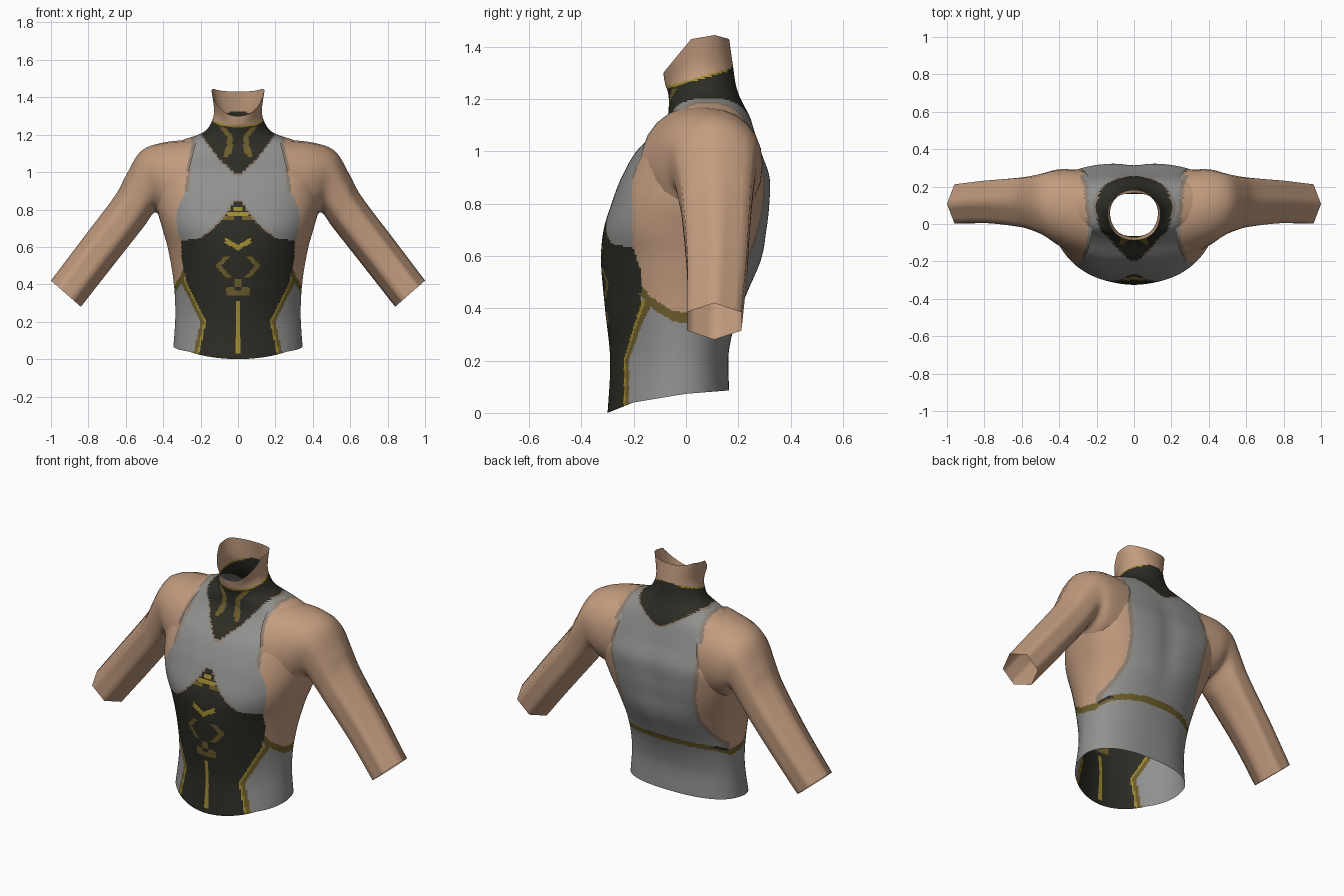
import bpy, math

if "Cube" in bpy.data.objects:
    bpy.data.objects.remove(bpy.data.objects["Cube"])

COLOURS = [("skin", (.54, .33, .21)), ("grey_fabric", (.28, .28, .275)), ("seam", (.27, .21, .165)),
           ("dark_fabric", (.026, .025, .018)), ("gold", (.36, .26, .03)), ("dull_gold", (.15, .11, .025))]
SKIN, GREY, SEAM, DARK, GOLD, DULL = range(6)
mats = []
for name, col in COLOURS:
    m = bpy.data.materials.new(name)
    m.diffuse_color = (*col, 1)
    m.use_nodes = True
    m.node_tree.nodes["Principled BSDF"].inputs["Base Color"].default_value = m.diffuse_color
    mats.append(m)


def lerp(keys, v):
    """Piecewise linear lookup in (position, value) pairs."""
    if v <= keys[0][0]:
        return keys[0][1]
    for (a, p), (b, q) in zip(keys, keys[1:]):
        if v <= b:
            return p + (q - p) * (v - a) / (b - a)
    return keys[-1][1]


def spline(rows, s):
    """Catmull-Rom through rows at fractional row index s."""
    i = min(int(s), len(rows) - 2)
    f = s - i
    p0, p1, p2, p3 = (rows[max(0, min(len(rows) - 1, i + k))] for k in (-1, 0, 1, 2))
    return [.5 * (2 * b + (c - a) * f + (2 * a - 5 * b + 4 * c - d) * f * f
                  + (3 * b - a - 3 * c + d) * f ** 3) for a, b, c, d in zip(p0, p1, p2, p3)]


# Outlines of the garment panels, as curves over height or half width
CHEST_SIDE = [(.64, .288), (.9, .285), (1.1, .262), (1.2, .25)]
BACK_SIDE = [(.42, .33), (.5, .29), (.6, .26), (.75, .265), (.9, .29), (1.1, .275), (1.2, .26)]
CHEST_LOW = [(0, .85), (.03, .825), (.06, .775), (.128, .70), (.2, .647), (.29, .635)]
BELLY_SIDE = [(0, .215), (.2, .17), (.37, .255), (.42, .28), (.55, .275), (.64, .295)]
BELLY_DEPTH = [(.44, -.4), (.46, -.165), (.55, -.175), (.64, -.205)]
COLLAR_FRONT = [(0, .98), (.1, 1.07), (.2, 1.205)]
COLLAR_BACK = [(0, 1.09), (.1, 1.14), (.2, 1.205)]
COLLAR_MARK = [(1.08, .062), (1.13, .045), (1.19, .042), (1.24, .085)]
WAISTBAND = [(-.2, .5), (-.13, .42), (-.05, .37), (.05, .355), (.12, .39), (.22, .42)]


def belly_mark(x, z):
    """Gold ornaments on the front of the belly."""
    if .03 < z < .31 and x < .011:
        return GOLD
    if .34 < z < .385 and x < .06 and not (z > .365 and x < .02):
        return DULL
    if .385 < z < .43 and x < .02:
        return DULL
    if .44 < z < .55 and abs(x - (.105 - abs(z - .497) * .9)) < .016:
        return DULL
    if abs(z - (.595 + x * .6)) < .014 and x < .07:
        return GOLD
    if .742 < z < .765 and .02 < x < .075:
        return DULL
    if (.765 < z < .785 and x < .05) or (.792 < z < .812 and x < .028):
        return GOLD
    return DARK


def paint(x, y, z):
    x = abs(x)
    front = y < .06
    # collar and bare neck
    top = 1.25 + (y + .07) * .29
    if x < .24 and z > top:
        return SKIN
    low = lerp(COLLAR_FRONT if front else COLLAR_BACK, x)
    if x < .24 and z > low:
        if z > top - .01 and not (y > .1 and x < .07):
            return GOLD
        if y < 0 and 1.08 < z < 1.24 and abs(x - lerp(COLLAR_MARK, z)) < .015:
            return DULL
        return DARK
    if x < .24 and z > low - .011:
        return SEAM
    # arms
    if x > .4:
        return SKIN
    # belly panel with gold piping
    low = lerp(CHEST_LOW, x)
    if y < -.06 and z < low:
        edge = lerp(BELLY_SIDE, z)
        if x < edge or y < lerp(BELLY_DEPTH, z):
            return belly_mark(x, z)
        if z < .43 and x < edge + .03:
            return GOLD if x < edge + .011 else DULL
    # waistband
    band = lerp(WAISTBAND, y)
    half = .02 if front else .015
    if z < band - half:
        return GREY
    if z < band + half:
        return DARK if .07 < y < .14 and z > band else DULL
    # chest and back panels
    if front and z < .638:
        return SKIN
    if front and x < .2 and z < low + .012:
        return SEAM
    side = lerp(CHEST_SIDE if front else BACK_SIDE, z)
    if front and z < .9 and y < -.205:
        return GREY
    if x < side:
        return SEAM if x > side - .02 else GREY
    return SKIN


def skin_rings(name, rings, flip=False, keep=lambda c: True):
    """Join equal rings into an open tube and colour its faces."""
    n = len(rings[0])
    verts = [p for r in rings for p in r]
    faces, ids = [], []
    for i in range(len(rings) - 1):
        for j in range(n):
            k = (j + 1) % n
            f = [i * n + j, i * n + k, (i + 1) * n + k, (i + 1) * n + j]
            c = [sum(verts[q][a] for q in f) / 4 for a in range(3)]
            if keep(c):
                faces.append(f[::-1] if flip else f)
                ids.append(paint(*c))
    me = bpy.data.meshes.new(name)
    me.from_pydata(verts, [], faces)
    for m in mats:
        me.materials.append(m)
    for p, i in zip(me.polygons, ids):
        p.material_index = i
        p.use_smooth = True
    me.update()
    ob = bpy.data.objects.new(name, me)
    bpy.context.collection.objects.link(ob)
    return ob


# Torso and neck: height, half width, front y, back y, widest y, front and back squareness
TORSO = [(0, .345, -.30, .165, -.03, 1.9, 2.4), (.2, .335, -.29, .165, -.03, 1.7, 2.4),
         (.4, .343, -.31, .21, -.02, 1.75, 2.3), (.58, .372, -.325, .29, 0, 1.95, 2.3),
         (.7, .405, -.315, .312, .04, 2.4, 2.5), (.8, .432, -.285, .322, .06, 2.5, 2.7),
         (.9, .445, -.247, .322, .08, 2.5, 2.9),
         (1.0, .45, -.19, .288, .09, 2.5, 2.9), (1.08, .425, -.11, .262, .1, 2.4, 2.7),
         (1.13, .385, -.073, .245, .1, 2.3, 2.4), (1.17, .30, -.066, .225, .1, 2.1, 2.2),
         (1.21, .19, -.066, .205, .09, 2, 2), (1.26, .145, -.07, .19, .07, 2, 2),
         (1.33, .128, -.08, .18, .06, 2, 2), (1.44, .142, -.087, .165, .06, 2.2, 2.2)]
HEM = [(-.3, 0), (-.2, .04), (0, .073), (.165, .086)]
RIM = [(-.087, 1.30), (-.03, 1.37), (.02, 1.43), (.11, 1.445), (.165, 1.43)]


def spow(v, e):
    return math.copysign(abs(v) ** e, v)


def torso_ring(s, n=240):
    z, hw, yf, yb, ym, sf, sb = spline(TORSO, s)
    ring = []
    for j in range(n):
        t = 2 * math.pi * j / n
        sq = sb if j < n / 2 else sf
        x = hw * spow(math.cos(t), 2 / sq)
        w = spow(math.sin(t), 2 / sq)
        y = ym + w * ((yb - ym) if w > 0 else (ym - yf))
        zz = z
        if z < .4:                      # curved hem
            zz += lerp(HEM, y) * (1 - z / .4)
        if z > 1.2:                     # slanted neck opening
            zz = 1.2 + (z - 1.2) / .24 * (lerp(RIM, y) - 1.2)
        if w > 0 and .45 < z < 1.12:    # spine groove
            y -= .012 * math.exp(-(x / .07) ** 2) * math.sin((z - .45) / .67 * math.pi)
        ring.append((x, y, zz))
    return ring


steps = []
for i in range(len(TORSO) - 1):
    k = max(5, round((TORSO[i + 1][0] - TORSO[i][0]) / .007))
    steps += [i + q / k for q in range(k)]
steps.append(len(TORSO) - 1)
skin_rings("torso", [torso_ring(s) for s in steps],
           keep=lambda c: not (abs(c[0]) > .41 and .9 < c[2] < 1.05 and 0 < c[1] < .2))

# Arms: upper x z, lower x z, front y, back y
ARM = [(.22, 1.175, .34, .70, -.175, .29), (.40, 1.158, .405, .745, -.115, .292),
       (.52, 1.11, .445, .785, -.06, .272), (.60, .98, .50, .713, -.03, .257),
       (.66, .87, .555, .643, -.015, .248), (.83, .645, .70, .459, .005, .232),
       (1.0, .42, .84, .28, .003, .212)]


def arm_ring(s, side, n=24):
    """Rounded at the shoulder, turning six-sided at the open wrist end."""
    xu, zu, xl, zl, y0, y1 = spline(ARM, s)
    blend = max(0, min(1, (s - 1) / 4))
    ring = []
    for j in range(n):
        t = 2 * math.pi * j / n
        c, w = spow(math.cos(t), .92), spow(math.sin(t), .92)
        r = math.cos(math.pi / 6) / math.cos(t % (math.pi / 3) - math.pi / 6)
        c += (r * math.cos(t) - c) * blend
        w += (r * math.sin(t) / .866 - w) * blend
        ring.append((side * ((xu + xl) / 2 + c * (xu - xl) / 2),
                     (y0 + y1) / 2 + w * (y1 - y0) / 2,
                     (zu + zl) / 2 + c * (zu - zl) / 2))
    return ring


for label, side in (("left", 1), ("right", -1)):
    skin_rings("arm_" + label, [arm_ring(q / 6, side) for q in range(6 * (len(ARM) - 1) + 1)],
               flip=side > 0)
